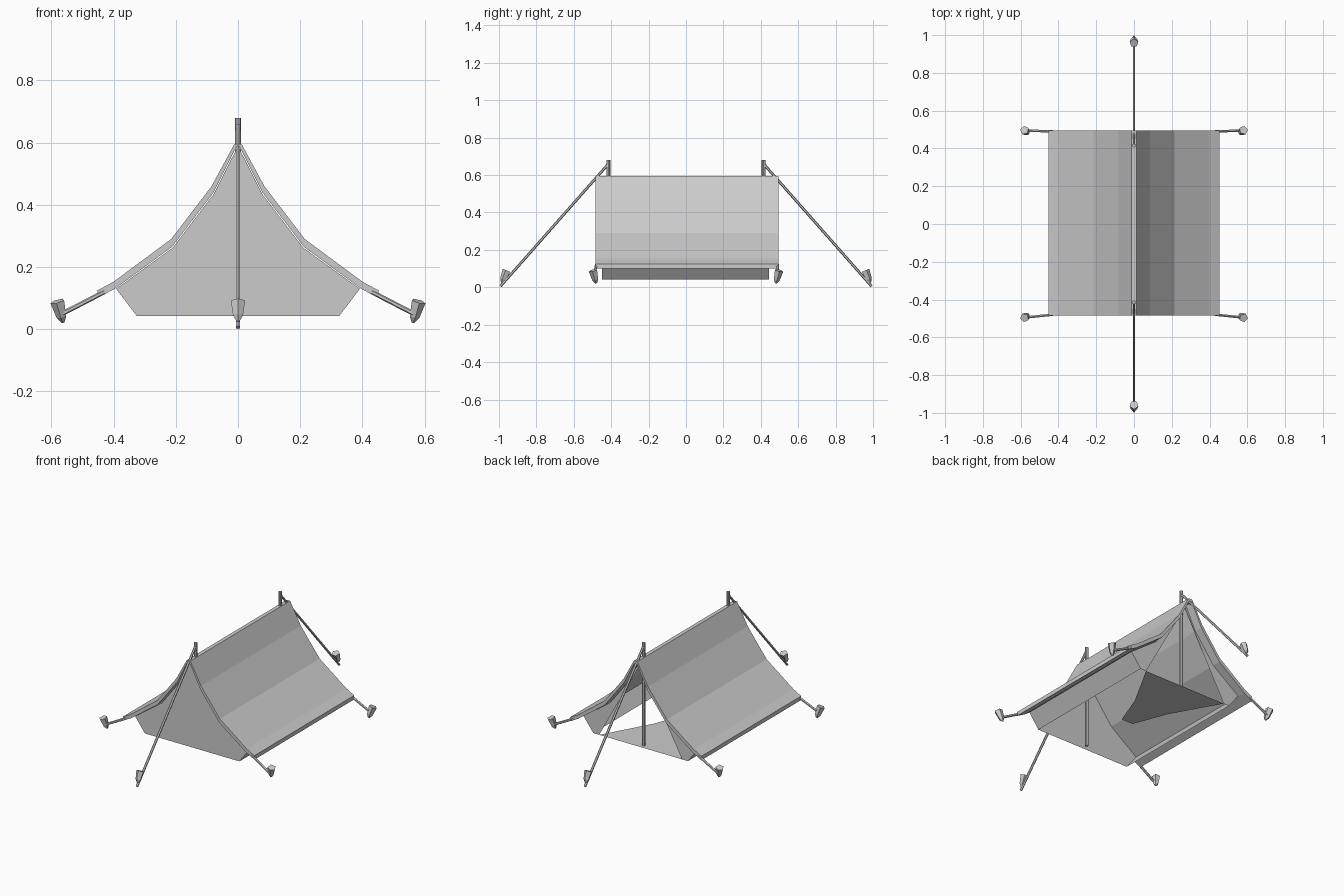
import bpy, bmesh
from mathutils import Vector

if "Cube" in bpy.data.objects:
    bpy.data.objects.remove(bpy.data.objects["Cube"])


def make_object(name, verts, faces):
    mesh = bpy.data.meshes.new(name)
    mesh.from_pydata([tuple(v) for v in verts], [], faces)
    bm = bmesh.new()
    bm.from_mesh(mesh)
    bmesh.ops.recalc_face_normals(bm, faces=bm.faces)
    bm.to_mesh(mesh)
    bm.free()
    ob = bpy.data.objects.new(name, mesh)
    bpy.context.collection.objects.link(ob)
    return ob


def extrude_y(name, loop, y0, y1, caps=True, closed=True):
    n = len(loop)
    verts = [(x, y0, z) for x, z in loop] + [(x, y1, z) for x, z in loop]
    faces = [(i, (i + 1) % n, n + (i + 1) % n, n + i) for i in range(n if closed else n - 1)]
    if caps:
        faces += [tuple(range(n)), tuple(range(2 * n - 1, n - 1, -1))]
    return make_object(name, verts, faces)


def tapered(name, p0, p1, r0, r1, sides):
    p0, p1 = Vector(p0), Vector(p1)
    d = p1 - p0
    bpy.ops.mesh.primitive_cone_add(vertices=sides, radius1=r0, radius2=r1, depth=d.length,
                                    location=(p0 + p1) / 2,
                                    rotation=d.to_track_quat('Z', 'Y').to_euler())
    bpy.context.object.name = name
    return bpy.context.object


def mirrored(half):
    return half + [(-x, z) for x, z in reversed(half)]


def stake(name, bottom, top):
    # Tapered head with a short point
    bottom, top = Vector(bottom), Vector(top)
    mid = bottom.lerp(top, 0.28)
    tapered(name, mid, top, 0.017, 0.024, 5)
    tapered(name + "_point", bottom, mid, 0.005, 0.017, 5)


# Fly sheet: sagging roof with thickness
upper = [(0.012, 0.595), (0.085, 0.46), (0.215, 0.29), (0.40, 0.153), (0.452, 0.125)]
lower = [(0.452, 0.10), (0.395, 0.131), (0.212, 0.265), (0.08, 0.438), (0.01, 0.577)]
outer = list(reversed(mirrored(upper)))      # left edge to right edge is continuous
loop = outer + lower + [(-x, z) for x, z in reversed(lower)]
# outer runs from -x side near ridge outward, so order it explicitly
outer = [(-x, z) for x, z in reversed(upper)] + upper
loop = outer + lower + [(-x, z) for x, z in reversed(lower)]
n = len(outer)
verts = [(x, y, z) for y in (-0.485, 0.495) for x, z in loop]
m = len(loop)
faces = [(i, (i + 1) % m, m + (i + 1) % m, m + i) for i in range(m)]
for o in (0, m):
    faces += [(o + i, o + i + 1, o + m - 2 - i, o + m - 1 - i) for i in range(n - 1)]
make_object("fly_sheet", verts, faces)

# Inner tent walls, open underneath
Y0, Y1 = -0.45, 0.445
half = [(0.325, 0.042), (0.392, 0.13), (0.21, 0.262), (0.078, 0.435), (0.008, 0.574)]
wall = mirrored(half)
extrude_y("inner_walls", wall, Y0, Y1, caps=False, closed=False)

# Closed front panel
make_object("front_panel", [(x, Y0, z) for x, z in wall], [tuple(range(len(wall)))])

# Back panel: two side pieces around a triangular doorway
door = [(0.285, 0.042), (0.005, 0.55)]
for s, side in ((1, "right"), (-1, "left")):
    piece = half + [door[1], door[0]]
    k = len(half)
    make_object("back_panel_" + side, [(s * x, Y1, z) for x, z in piece],
                [(0, 1, 2, k + 1), (2, 3, k, k + 1), (3, 4, k)])

# Door flap folded inward along the ground
make_object("door_flap", [(-0.285, Y1, 0.042), (0.285, Y1, 0.042), (0.12, 0.15, 0.042),
                          (0.04, -0.06, 0.042), (-0.04, -0.06, 0.042), (-0.12, 0.15, 0.042)],
            [(0, 1, 2, 3, 4, 5)])

for s, end in ((-1, "front"), (1, "back")):
    # Upright pole and long guy line with its stake
    yp = s * 0.415
    tapered(end + "_pole", (0, yp, 0.042), (0, yp, 0.68), 0.01, 0.01, 8)
    tapered(end + "_guy_line", (0, yp, 0.66), (0, s * 0.992, 0.006), 0.0075, 0.0075, 6)
    stake(end + "_stake", (0, s * 0.985, 0.025), (0, s * 0.958, 0.09))
    # Corner lines and stakes
    for t, side in ((-1, "left"), (1, "right")):
        name = end + "_" + side
        ye = 0.49 if s > 0 else -0.48
        tapered(name + "_corner_line", (t * 0.43, ye, 0.12), (t * 0.575, s * 0.495, 0.045),
                0.0075, 0.0075, 6)
        stake(name + "_corner_stake", (t * 0.562, s * 0.48, 0.022), (t * 0.58, s * 0.497, 0.09))
